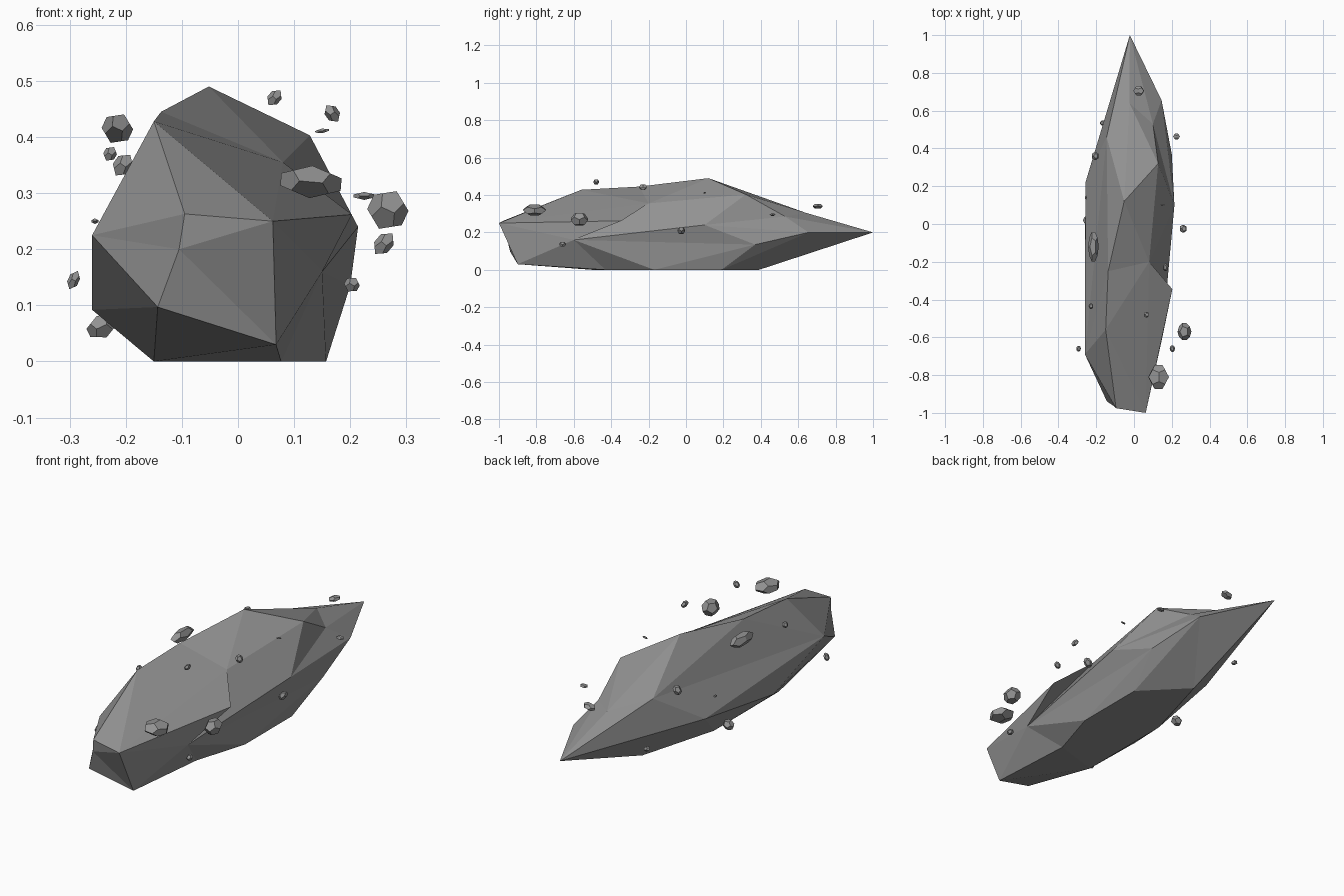
import bpy, bmesh, math
from mathutils import Vector, Matrix

if "Cube" in bpy.data.objects:
    bpy.data.objects.remove(bpy.data.objects["Cube"])

stone = bpy.data.materials.new("stone_grey")
stone.diffuse_color = (0.29, 0.29, 0.29, 1)
stone.use_nodes = True
stone.node_tree.nodes["Principled BSDF"].inputs["Base Color"].default_value = stone.diffuse_color


def finish(bm, name):
    bmesh.ops.recalc_face_normals(bm, faces=bm.faces)
    mesh = bpy.data.meshes.new(name)
    bm.to_mesh(mesh)
    bm.free()
    mesh.materials.append(stone)
    obj = bpy.data.objects.new(name, mesh)
    bpy.context.collection.objects.link(obj)
    return obj


# Corners of the large faceted rock, from the blunt front to the pointed tail
corners = dict(
    nose_top=(-.095, -.975, .263), nose_right=(.062, -1, .25),
    nose_mid=(-.105, -.965, .20), nose_left=(-.143, -.94, .097),
    chin=(.068, -.90, .03), cheek_left=(-.26, -.69, .225),
    cheek_right=(.15, -.60, .16), brow=(-.15, -.56, .428),
    crest=(-.137, -.25, .445), shoulder=(.08, -.20, .355),
    side_right=(.203, -.345, .262), side_left=(-.26, -.30, .092),
    peak=(-.052, .12, .49), flank_right=(.214, .10, .24),
    flank_left=(-.257, .22, .17), ridge=(.128, .32, .403),
    hip_right=(.20, .37, .135), hip_left=(-.145, .46, .33),
    notch=(.10, .53, .285), back_right=(.146, .655, .20),
    back_top=(-.024, .64, .305), tail=(-.022, 1, .20),
    base_left=(-.15, -.50, 0), base_front=(.077, -.43, 0),
    base_right=(.157, -.17, 0), base_hip=(.157, .19, 0),
    base_back=(-.04, .39, 0), base_side=(-.15, .0, 0),
)

# Skin the corners: triangulate their directions, then move them to true places
bm = bmesh.new()
vert = {}
for key, (x, y, z) in corners.items():
    direction = Vector(((x + .02) / .24, y, (z - .22) / .24)).normalized()
    vert[key] = bm.verts.new(direction)
bmesh.ops.convex_hull(bm, input=list(bm.verts))
for key, co in corners.items():
    vert[key].co = co


def crease(a, b):
    """Turn the edge between two triangles so that it joins corners a and b."""
    ends = {vert[a], vert[b]}
    for e in bm.edges:
        if len(e.link_faces) == 2:
            opposite = {v for f in e.link_faces for v in f.verts} - set(e.verts)
            if opposite == ends:
                bmesh.utils.edge_rotate(e, True)
                return


# Valley behind the nose
crease("cheek_right", "shoulder")
crease("nose_top", "cheek_right")
finish(bm, "large_rock")

# Loose fragments: centre, size, tilt in degrees
fragments = [
    (-.215, -.12, .415, .052, .155, .056, 25),
    (-.228, -.435, .37, .022, .03, .028, 30),
    (-.205, .36, .35, .032, .04, .045, 35),
    (.065, -.48, .47, .022, .03, .034, 40),
    (.168, -.23, .442, .024, .04, .036, -35),
    (.15, .10, .411, .025, .012, .008, -8),
    (.13, -.81, .32, .108, .125, .058, 5),
    (.225, .463, .295, .038, .032, .014, 0),
    (.267, -.57, .27, .068, .09, .074, 25),
    (.26, -.025, .21, .03, .04, .048, 40),
    (.203, -.66, .137, .026, .035, .028, 30),
    (-.293, -.66, .145, .019, .03, .036, 25),
    (-.243, .02, .062, .052, .05, .042, -25),
    (-.255, .14, .25, .012, .02, .01, 0),
    (-.165, .535, .12, .032, .025, .022, 20),
    (.025, .705, .34, .058, .05, .025, -15),
]
gold = (1 + math.sqrt(5)) / 2
signs = (-1, 1)
# Twelve-sided pebble shape shared by all fragments
pebble = [Vector((a, b, c)) for a in signs for b in signs for c in signs]
for a in signs:
    for b in signs:
        p = (0, a / gold, b * gold)
        pebble += [Vector(p[i:] + p[:i]) for i in range(3)]

for i, (x, y, z, w, d, h, tilt) in enumerate(fragments):
    bm = bmesh.new()
    place = (Matrix.Translation((x, y, z))
             @ Matrix.Rotation(math.radians(tilt), 4, 'Y')
             @ Matrix.Diagonal((w, d, h, 1)))
    for p in pebble:
        bm.verts.new(p / (2 * gold))
    bmesh.ops.convex_hull(bm, input=list(bm.verts))
    bmesh.ops.dissolve_limit(bm, angle_limit=.05, verts=list(bm.verts),
                             edges=list(bm.edges))
    bm.transform(place)
    finish(bm, f"fragment_{i + 1}")
